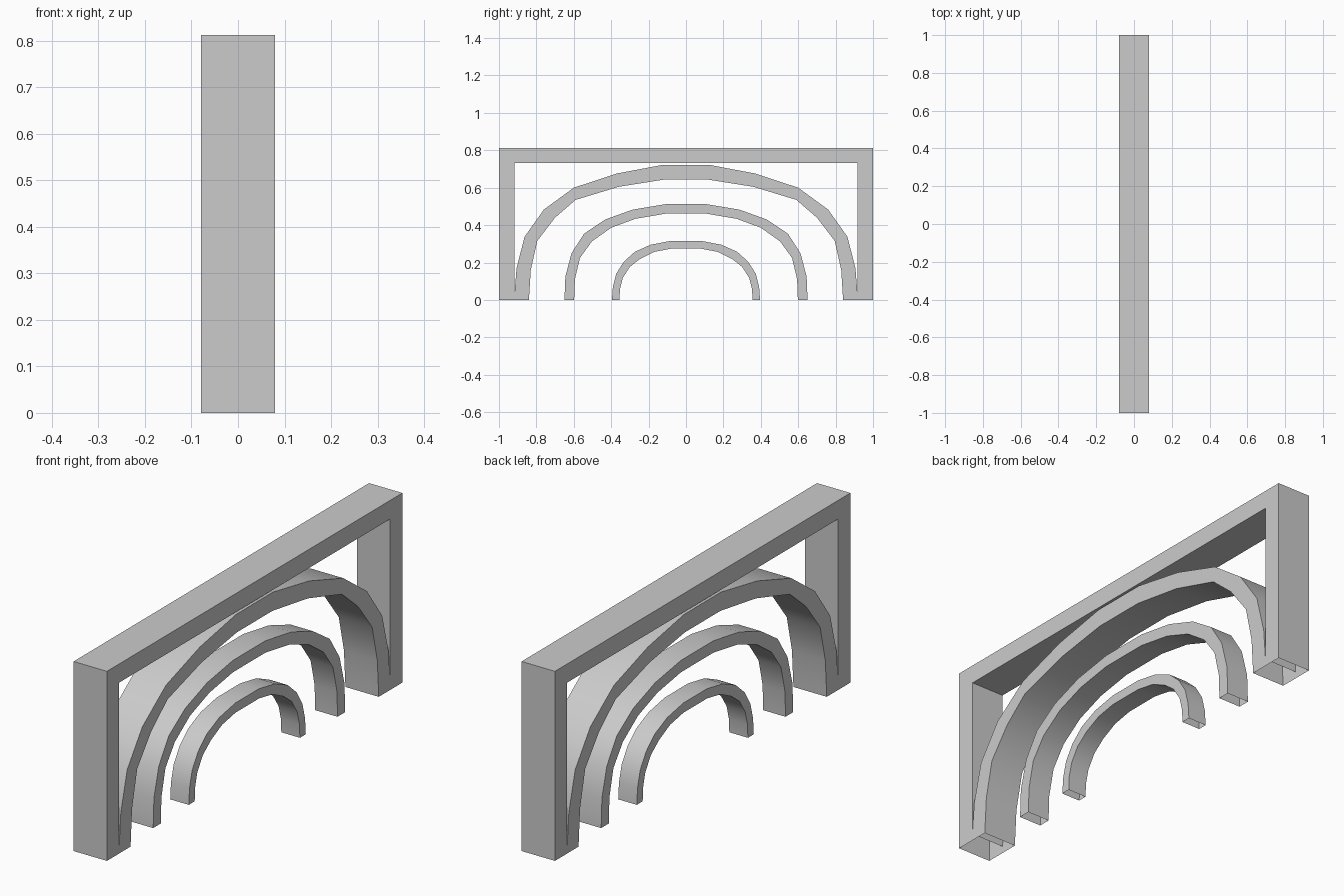
import bpy, bmesh, math

if "Cube" in bpy.data.objects:
    bpy.data.objects.remove(bpy.data.objects["Cube"])

grey = bpy.data.materials.new("light grey")
grey.diffuse_color = (0.6, 0.6, 0.6, 1)
grey.use_nodes = True
grey.node_tree.nodes["Principled BSDF"].inputs["Base Color"].default_value = grey.diffuse_color


def mirrored(half):
    """Half path from foot (+y) to crown, continued down the -y side."""
    return half + [(-y, z) for y, z in reversed(half)]


def add_band(bm, outer, inner, hx, open_outer=False, open_inner=False):
    """Hollow band between two (y, z) paths; feet are open underneath.
    open_* leaves the wall off the first and last segment (joined feet)."""
    outer, inner = mirrored(outer), mirrored(inner)
    rows = [[bm.verts.new((x, y, z)) for y, z in path]
            for path in (outer, inner) for x in (hx, -hx)]
    of, ob, inf, inb = rows
    n = len(outer) - 1
    for i in range(n):
        end = i in (0, n - 1)
        pairs = [(of, inf), (ob, inb)]
        if not (open_outer and end):
            pairs.append((of, ob))
        if not (open_inner and end):
            pairs.append((inf, inb))
        for a, b in pairs:
            bm.faces.new((a[i], a[i + 1], b[i + 1], b[i]))


def finish(bm, name):
    bmesh.ops.remove_doubles(bm, verts=bm.verts, dist=0.0005)
    bmesh.ops.recalc_face_normals(bm, faces=bm.faces)
    mesh = bpy.data.meshes.new(name)
    bm.to_mesh(mesh)
    bm.free()
    mesh.materials.append(grey)
    ob = bpy.data.objects.new(name, mesh)
    bpy.context.collection.objects.link(ob)
    bpy.ops.object.select_all(action='DESELECT')
    ob.select_set(True)
    bpy.context.view_layer.objects.active = ob
    bpy.ops.object.shade_smooth_by_angle(angle=math.radians(30))


# Square frame joined at its feet to the largest arch
bm = bmesh.new()
add_band(bm,
         [(1, 0), (1, .03), (1, .812)],
         [(.917, 0), (.917, .03), (.917, .732)],
         .079, open_inner=True)
add_band(bm,
         [(.917, 0), (.917, .03), (.906, .17), (.863, .338), (.76, .483),
          (.6, .6), (.37, .676), (.125, .722)],
         [(.84, 0), (.838, .03), (.83, .16), (.795, .316), (.7, .44),
          (.59, .535), (.36, .605), (.12, .643)],
         .079, open_outer=True)
finish(bm, "frame_with_large_arch")

# Middle arch
bm = bmesh.new()
add_band(bm,
         [(.65, 0), (.645, .125), (.612, .25), (.545, .354),
          (.432, .43), (.285, .483), (.11, .512)],
         [(.598, 0), (.594, .11), (.567, .225), (.503, .313),
          (.4, .386), (.27, .434), (.11, .461)],
         .053)
finish(bm, "middle_arch")

# Small arch
bm = bmesh.new()
add_band(bm,
         [(.396, 0), (.391, .07), (.373, .14), (.333, .204),
          (.274, .257), (.19, .295), (.08, .316)],
         [(.356, 0), (.353, .059), (.338, .118), (.3, .177),
          (.245, .22), (.17, .257), (.08, .274)],
         .044)
finish(bm, "small_arch")
